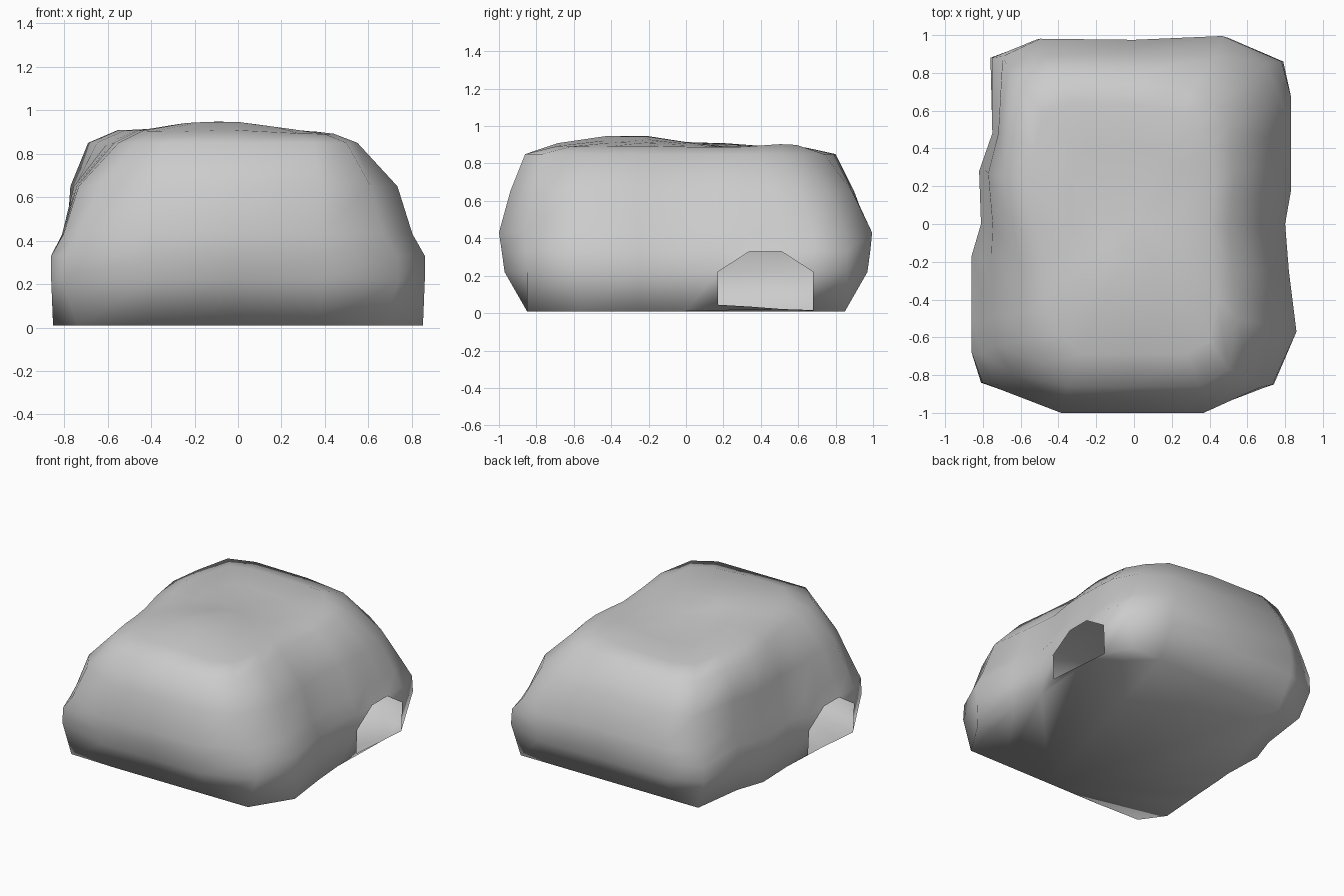
import bpy, bmesh
from math import exp

if "Cube" in bpy.data.objects:
    bpy.data.objects.remove(bpy.data.objects["Cube"])

# Outline of the boulder at its widest, and of the rim where the top begins
FOOT = [(.80, 0), (.83, .17), (.83, .34), (.83, .51), (.83, .68), (.79, .86), (.50, 1),
        (0, .97), (-.52, .975), (-.76, .88), (-.75, .48), (-.82, .28), (-.81, 0),
        (-.86, -.17), (-.86, -.34), (-.86, -.51), (-.86, -.68),
        (-.81, -.84), (-.4, -1), (0, -1), (.38, -1), (.74, -.85), (.86, -.57), (.82, -.25)]
RIM = [(.5, 0), (.52, .15), (.53, .27), (.52, .4), (.5, .51), (.43, .63), (.32, .74),
       (0, .79), (-.42, .8), (-.6, .74), (-.66, .48), (-.69, .25), (-.65, 0),
       (-.6, -.2), (-.58, -.34), (-.57, -.47), (-.55, -.6),
       (-.48, -.74), (-.35, -.86), (0, -.86), (.35, -.86), (.5, -.77), (.55, -.5), (.52, -.25)]
CORNERS = (5, 9, 17, 21)
DOORS = (1, 13)          # first column of each doorway, three columns wide
# Height, x scale, y scale, blend from foot to rim, y limit, corner narrowing
LEVELS = [(.01, .99, 1, 0, .85, .92), (.22, 1, 1, 0, .97, 1), (.33, 1, 1, 0, .985, .99),
          (.43, .98, 1.03, .13, 1, .96), (.65, 1.01, 1, .43, 1, .95)]


def bump(x, y, cx, cy, r):
    return exp(-((x - cx) ** 2 + (y - cy) ** 2) / r ** 2)


def top_height(x, y):
    return (.885 + .07 * bump(x, y, -.08, -.33, .35) + .025 * bump(x, y, .42, .6, .22)
            + .025 * bump(x, y, -.5, .15, .25))


# Hollow boulder: stacked rings
bm = bmesh.new()
rings = []
for z, sx, sy, t, limit, narrow in LEVELS:
    ring = []
    for i, ((a, b), (c, d)) in enumerate(zip(FOOT, RIM)):
        x = (a + (c - a) * t) * sx * (narrow if i in CORNERS else 1)
        y = max(-limit, min(limit, (b + (d - b) * t) * sy))
        ring.append(bm.verts.new((x, y, z)))
    rings.append(ring)
rings.append([bm.verts.new((x, y, .85)) for x, y in RIM])
for s in (.8, .5, .25):
    rings.append([bm.verts.new((x * s, y * s, top_height(x * s, y * s))) for x, y in RIM])
for d in DOORS:          # sills rise a little at one end
    for k, z in enumerate((.045, .035, .022)):
        rings[0][d + k].co.z = z

# Skin between the rings, leaving two open arched doorways
n = len(FOOT)
for r, (low, high) in enumerate(zip(rings, rings[1:])):
    for i in range(n):
        j = (i + 1) % n
        column = next((i - d for d in DOORS if 0 <= i - d < 3), None)
        if column is not None and (r == 0 or (r == 1 and column == 1)):
            continue
        if r == 1 and column == 0:
            bm.faces.new((low[i], high[j], high[i]))
        elif r == 1 and column == 2:
            bm.faces.new((low[j], high[j], high[i]))
        else:
            bm.faces.new((low[i], low[j], high[j], high[i]))

# Floor and crown
bm.faces.new(list(reversed(rings[0])))
centre = bm.verts.new((0, 0, top_height(0, 0)))
for i in range(n):
    bm.faces.new((rings[-1][i], rings[-1][(i + 1) % n], centre))
loose = [v for v in bm.verts if not v.link_faces]
bmesh.ops.delete(bm, geom=loose, context='VERTS')
bmesh.ops.recalc_face_normals(bm, faces=bm.faces)

mesh = bpy.data.meshes.new("boulder")
bm.to_mesh(mesh)
bm.free()
boulder = bpy.data.objects.new("boulder", mesh)
bpy.context.collection.objects.link(boulder)
mesh.shade_smooth()
